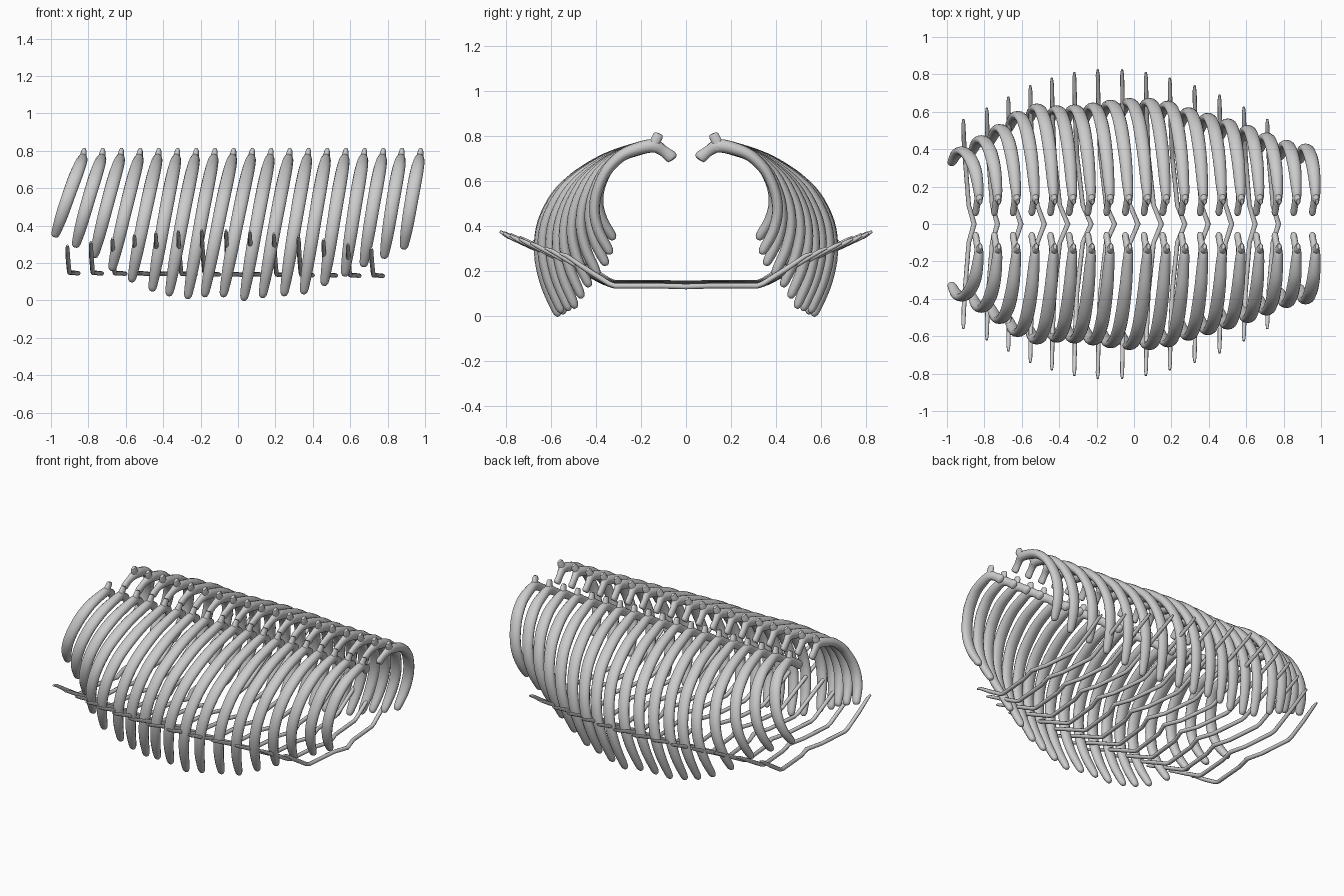
import bpy, bmesh, math
from mathutils import Vector

if "Cube" in bpy.data.objects:
    bpy.data.objects.remove(bpy.data.objects["Cube"])


def smooth_path(keys, steps):
    """Catmull-Rom sampling of rows (x, y, z, radius_x, radius_n)."""
    out = []
    n = len(keys)
    for i in range(n - 1):
        p = [keys[max(0, min(n - 1, i + k))] for k in (-1, 0, 1, 2)]
        for s in range(steps):
            t = s / steps
            out.append([0.5 * (2 * b + (c - a) * t + (2 * a - 5 * b + 4 * c - d) * t * t
                               + (3 * b - a - 3 * c + d) * t ** 3)
                        for a, b, c, d in zip(*p)])
    return out + [list(keys[-1])]


def tube(bm, rows, sides):
    """Closed tube with elliptical sections along the rows."""
    pts = [Vector(r[:3]) for r in rows]
    rings = []
    for i, (p, r) in enumerate(zip(pts, rows)):
        tan = (pts[min(i + 1, len(pts) - 1)] - pts[max(i - 1, 0)]).normalized()
        side = (Vector((1, 0, 0)) - tan * tan.x).normalized()
        nor = tan.cross(side)
        rings.append([bm.verts.new(p + side * r[3] * math.cos(a) + nor * r[4] * math.sin(a))
                      for a in (2 * math.pi * k / sides for k in range(sides))])
    for a, b in zip(rings, rings[1:]):
        for k in range(sides):
            j = (k + 1) % sides
            bm.faces.new((a[k], a[j], b[j], b[k]))
    bm.faces.new(rings[0][::-1])
    bm.faces.new(rings[-1])


def finish(bm, name, mirror=False):
    bmesh.ops.recalc_face_normals(bm, faces=bm.faces)
    me = bpy.data.meshes.new(name)
    bm.to_mesh(me)
    bm.free()
    ob = bpy.data.objects.new(name, me)
    bpy.context.collection.objects.link(ob)
    bpy.context.view_layer.objects.active = ob
    ob.select_set(True)
    bpy.ops.object.shade_smooth_by_angle(angle=math.radians(50))
    ob.select_set(False)
    if mirror:
        m = ob.modifiers.new("mirror", 'MIRROR')
        m.use_axis = (False, True, False)
        m.use_mirror_merge = False


# Ribs: half width, lower tip height and lower tip x for each pair
half_width = [.39, .45, .51, .58, .62, .61, .615, .625, .64, .65, .65,
              .635, .60, .57, .54, .505, .465, .425, .405]
tip_z = [.34, .285, .23, .16, .10, .05, .025, .01, .02, .02, .0,
         .015, .025, .035, .08, .13, .18, .225, .275]
tip_x = [-.98, -.87, -.77, -.675, -.57, -.46, -.37, -.27, -.18, -.08, .03,
         .13, .245, .35, .46, .57, .67, .78, .885]
# drop fraction, y of narrow rib, y of wide rib, radius along x, radial radius
shaft = [(.025, .21, .23, .030, .028), (.085, .275, .36, .034, .026),
         (.19, .325, .49, .036, .025), (.30, .355, .575, .036, .024),
         (.46, .38, .635, .035, .024), (.63, .385, .65, .034, .024),
         (.80, .365, .625, .031, .024), (.95, .327, .58, .024, .021),
         (.99, .317, .567, .017, .014), (1.0, .315, .563, .006, .006)]
Z0 = .755
for i, (w, tz, tx) in enumerate(zip(half_width, tip_z, tip_x)):
    top = -.83 + i * .1
    t = (w - .385) / .265
    bm = bmesh.new()
    # head and neck, then the curved shaft
    keys = [(top - .016, .056, .696, .012, .014), (top - .016, .064, .704, .018, .027),
            (top - .010, .10, .732, .018, .024), (top, .145, .755, .024, .029)]
    for f, ya, yb, rx, rn in shaft:
        keys.append((top - (top - tx) * f ** .9, ya + (yb - ya) * t,
                     Z0 - (Z0 - tz) * f, rx, rn))
    tube(bm, smooth_path(keys, 4), 12)
    # upper knob
    tube(bm, [(top, .150, .745, .022, .030), (top + .003, .136, .775, .018, .023),
              (top + .007, .124, .80, .014, .023), (top + .008, .120, .810, .009, .016)], 12)
    finish(bm, f"rib_pair_{i + 1:02d}", mirror=True)

# Belly ribs: thin bars bent up at both sides
tip_y = [.56, .62, .68, .74, .78, .81, .825, .825, .81, .78, .74, .69, .625, .56]
sweep = [.057, .057, .067, .075, .085, .09, .09, .085, .083, .08, .073, .065, .06, .06]
for i, (ty, d) in enumerate(zip(tip_y, sweep)):
    cx = -.855 + i * .1252
    s = (ty - .56) / .265
    base = .148 - .014 * i / 13
    rise = .145 + .09 * s
    ky = .33 + .02 * s
    r = .012
    half = [(.5, .10, base, r, r), (.8, ky - .015, base, r, r),
            (.84, ky + .012, base + .01, r, r),
            (.95, (ky + ty) / 2, base + rise * .52, r, r),
            (1, ty - .03, base + rise * .92, r * .9, r * .8),
            (1, ty, base + rise, r * .5, r * .5)]
    half = [(cx - d * a, *rest) for a, *rest in half]
    rows = [(x, -y, z, a, b) for x, y, z, a, b in half[::-1]]
    rows += [(cx, 0, base - .003, .014, r)] + half
    bm = bmesh.new()
    tube(bm, rows, 8)
    finish(bm, f"belly_rib_{i + 1:02d}")
